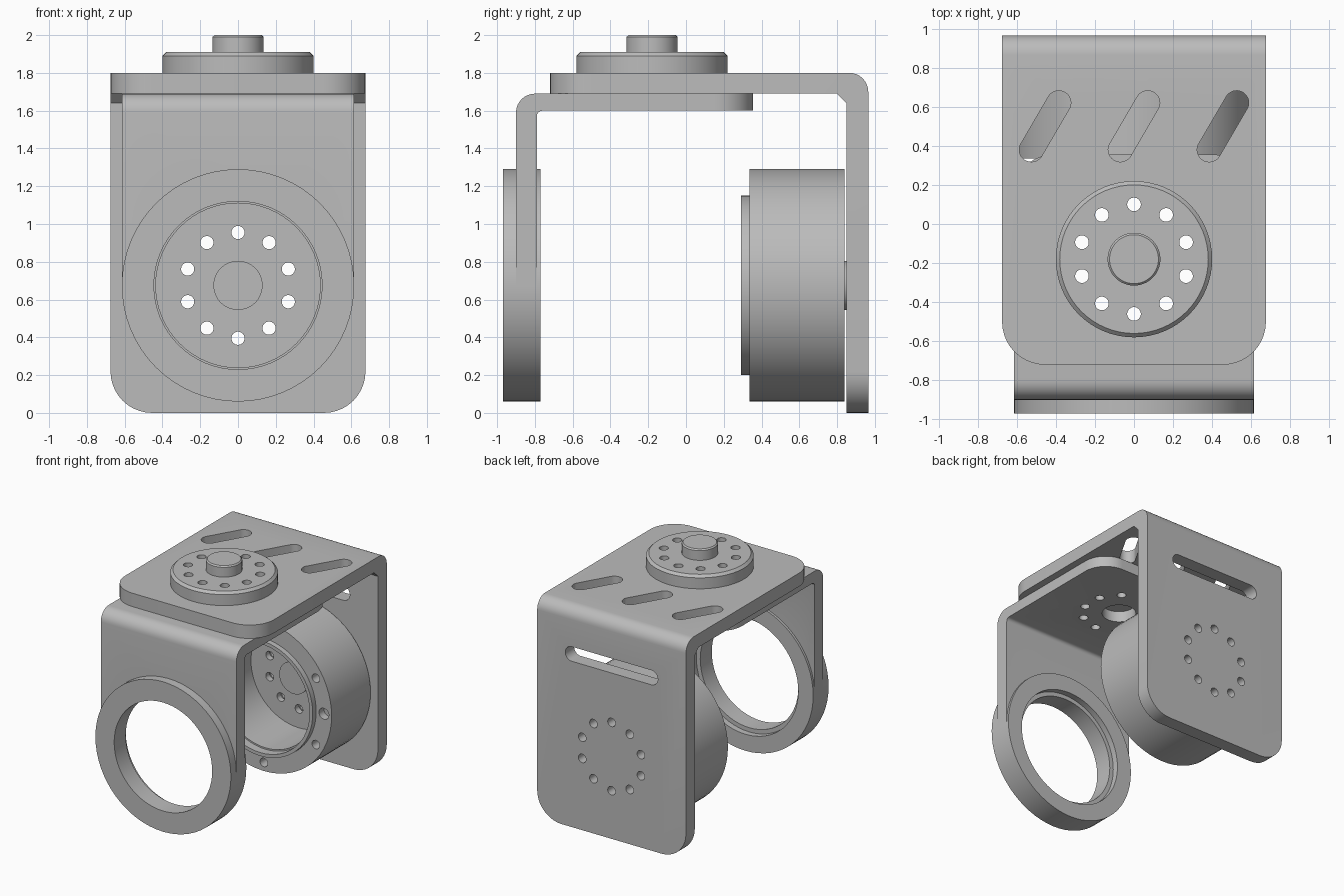
import bpy, bmesh
from math import radians, cos, sin, pi
from mathutils import Matrix, Vector

if "Cube" in bpy.data.objects:
    bpy.data.objects.remove(bpy.data.objects["Cube"])

GREY = (0.5, 0.5, 0.5, 1)
mat = bpy.data.materials.new("plain grey")
mat.use_nodes = True
mat.diffuse_color = GREY
mat.node_tree.nodes["Principled BSDF"].inputs["Base Color"].default_value = GREY

# Frames: local z runs up for the top joint, and along +y for the lower joint
TOP_AXIS = Matrix.Translation((0, -0.18, 0))
LOW_AXIS = Matrix.Translation((0, 0, 0.675)) @ Matrix.Rotation(radians(-90), 4, "X")
BACK_FACE = Matrix.Rotation(radians(-90), 4, "X")
UPRIGHT = Matrix.Identity(4)


def make_object(name, bm):
    bmesh.ops.recalc_face_normals(bm, faces=bm.faces)
    mesh = bpy.data.meshes.new(name)
    bm.to_mesh(mesh)
    bm.free()
    mesh.materials.append(mat)
    obj = bpy.data.objects.new(name, mesh)
    bpy.context.collection.objects.link(obj)
    return obj


def lathe(name, profile, matrix, closed=False, steps=64):
    """Spin a (radius, height) profile round the local z axis."""
    bm = bmesh.new()
    verts = [bm.verts.new((r, 0, h)) for r, h in profile]
    ends = verts[1:] + verts[:1] if closed else verts[1:]
    edges = [bm.edges.new(pair) for pair in zip(verts, ends)]
    bmesh.ops.spin(bm, geom=verts + edges, axis=(0, 0, 1), cent=(0, 0, 0),
                   angle=2 * pi, steps=steps)
    bmesh.ops.remove_doubles(bm, verts=bm.verts, dist=1e-4)
    bm.transform(matrix)
    return make_object(name, bm)


def bent_plate(name, profile, half_width, bends):
    """Extrude a (y, z) profile across x, then round edges by (rule, radius, segments)."""
    bm = bmesh.new()
    face = bm.faces.new([bm.verts.new((-half_width, y, z)) for y, z in profile])
    new = bmesh.ops.extrude_face_region(bm, geom=[face])["geom"]
    moved = [g for g in new if isinstance(g, bmesh.types.BMVert)]
    bmesh.ops.translate(bm, verts=moved, vec=(2 * half_width, 0, 0))
    for rule, radius, segments in bends:
        picked = [e for e in bm.edges if all(rule(v.co) for v in e.verts)]
        bmesh.ops.bevel(bm, geom=picked, offset=radius, segments=segments,
                        profile=0.5, affect="EDGES")
    return make_object(name, bm)


def add_slot(bm, a, b, r, low, high, matrix, n=32):
    """Add a round-ended prism from a to b; equal ends give a round hole."""
    a, b = Vector(a), Vector(b)
    heading = (b - a).angle_signed(Vector((1, 0))) if a != b else 0
    rim = []
    for i in range(n):
        t = heading - pi / 2 + (i + 0.5) * 2 * pi / n
        centre = b if i < n // 2 else a
        rim.append((centre.x + r * cos(t), centre.y + r * sin(t)))
    rings = [[bm.verts.new(matrix @ Vector((x, y, h))) for x, y in rim]
             for h in (low, high)]
    bm.faces.new(rings[0])
    bm.faces.new(rings[1])
    for i in range(n):
        j = (i + 1) % n
        bm.faces.new((rings[0][i], rings[0][j], rings[1][j], rings[1][i]))


def add_circle_of_holes(bm, count, ring, r, low, high, matrix):
    for i in range(count):
        t = pi / 2 + i * 2 * pi / count
        p = (ring * cos(t), ring * sin(t))
        add_slot(bm, p, p, r, low, high, matrix, 20)


def cut(obj, bm):
    """Subtract the collected cutters from the part."""
    cutter = make_object("cutter", bm)
    cutter.hide_render = True
    mod = obj.modifiers.new("holes", "BOOLEAN")
    mod.object, mod.operation, mod.solver = cutter, "DIFFERENCE", "EXACT"
    bpy.context.view_layer.objects.active = obj
    bpy.ops.object.modifier_apply(modifier=mod.name)
    bpy.data.objects.remove(cutter)


# Upper bracket: top plate bent down into the back plate
upper = bent_plate(
    "upper_bracket",
    [(-0.72, 1.69), (-0.72, 1.8), (0.965, 1.8), (0.965, 0), (0.85, 0), (0.85, 1.69)],
    0.675,
    [(lambda c: c.y > 0.96 and c.z > 1.79, 0.1, 8),
     (lambda c: abs(c.y - 0.85) < 0.01 and abs(c.z - 1.69) < 0.01, 0.05, 1),
     (lambda c: c.z < 0.01 and c.x > 0.6, 0.22, 10),
     (lambda c: c.z < 0.01 and c.x < -0.6, 0.22, 10),
     (lambda c: c.y < -0.71 and c.x > 0.6, 0.22, 10),
     (lambda c: c.y < -0.71 and c.x < -0.6, 0.22, 10)])
holes = bmesh.new()
for x in (-0.455, 0, 0.455):
    add_slot(holes, (x - 0.07, 0.38), (x + 0.07, 0.62), 0.062, 1.6, 1.9, UPRIGHT)
add_slot(holes, (-0.36, -1.42), (0.36, -1.42), 0.06, 0.7, 1.1, BACK_FACE)
add_circle_of_holes(holes, 10, 0.28, 0.035, 1.6, 1.9, TOP_AXIS)
add_circle_of_holes(holes, 10, 0.28, 0.035, 0.7, 1.1, LOW_AXIS)
cut(upper, holes)

# Lower bracket: plate under the top, bent down to carry the front ring
lower = bent_plate(
    "lower_bracket",
    [(-0.9, 0.675), (-0.9, 1.69), (0.355, 1.69), (0.355, 1.6), (-0.79, 1.6), (-0.79, 0.675)],
    0.615,
    [(lambda c: c.y < -0.89 and c.z > 1.68, 0.1, 8),
     (lambda c: abs(c.y + 0.79) < 0.01 and abs(c.z - 1.6) < 0.01, 0.03, 4),
     (lambda c: c.y > 0.35 and c.x > 0.6, 0.2, 10),
     (lambda c: c.y > 0.35 and c.x < -0.6, 0.2, 10)])
holes = bmesh.new()
add_circle_of_holes(holes, 10, 0.28, 0.035, 1.5, 1.8, TOP_AXIS)
add_slot(holes, (0, 0), (0, 0), 0.13, 1.5, 1.8, TOP_AXIS)
add_slot(holes, (0, 0), (0, 0), 0.53, -1.1, -0.7, LOW_AXIS, 64)
cut(lower, holes)

# Front ring, with a wider seat at its rear
ring = lathe("front_ring",
             [(0.615, -0.97), (0.615, -0.77), (0.48, -0.77), (0.48, -0.82),
              (0.445, -0.82), (0.445, -0.97)], LOW_AXIS, closed=True)

# Turntable disc with central boss
disc = lathe("top_disc",
             [(0, 1.8), (0.4, 1.8), (0.4, 1.89), (0.38, 1.91), (0.135, 1.91),
              (0.135, 1.99), (0.125, 2), (0, 2)], TOP_AXIS)
holes = bmesh.new()
add_circle_of_holes(holes, 10, 0.28, 0.035, 1.7, 2.1, TOP_AXIS)
cut(disc, holes)

# Motor cup, open to the front, with lip, floor and shaft boss
cup = lathe("motor_cup",
            [(0, 0.855), (0.13, 0.855), (0.13, 0.84), (0.615, 0.84), (0.615, 0.335),
             (0.475, 0.335), (0.475, 0.29), (0.447, 0.29), (0.447, 0.36), (0.435, 0.36),
             (0.435, 0.79), (0.13, 0.79), (0.13, 0.72), (0, 0.72)], LOW_AXIS)
holes = bmesh.new()
add_circle_of_holes(holes, 10, 0.28, 0.035, 0.7, 0.95, LOW_AXIS)
add_circle_of_holes(holes, 6, 0.545, 0.035, 0.3, 0.5, LOW_AXIS)
for x in (-0.545, 0.545):
    add_slot(holes, (x, 0), (x, 0), 0.045, 0.3, 0.4, LOW_AXIS, 20)
cut(cup, holes)

# Smooth the curves and keep the edges crisp
bpy.ops.object.select_all(action="DESELECT")
for part in (upper, lower, ring, disc, cup):
    part.select_set(True)
bpy.context.view_layer.objects.active = upper
bpy.ops.object.shade_smooth_by_angle(angle=radians(30))
